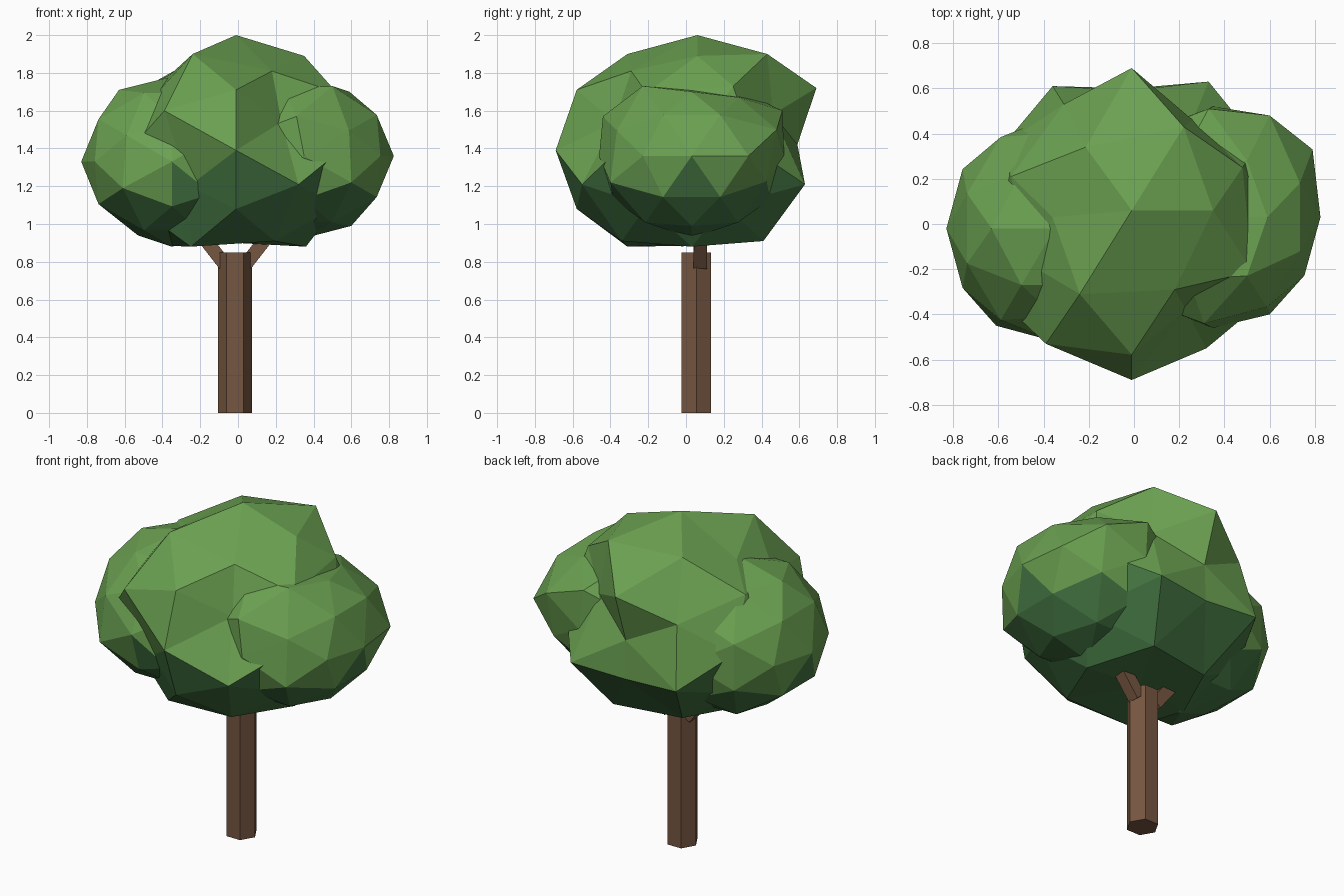
import bpy, bmesh, math
from mathutils import Matrix, Vector

cube = bpy.data.objects.get("Cube")
if cube:
    bpy.data.objects.remove(cube, do_unlink=True)


def make_material(name, rgb):
    mat = bpy.data.materials.new(name)
    mat.use_nodes = True
    mat.diffuse_color = (*rgb, 1)
    mat.node_tree.nodes["Principled BSDF"].inputs["Base Color"].default_value = (*rgb, 1)
    return mat


LEAF = make_material("leaf green", (0.145, 0.352, 0.082))
SHADE = make_material("deep leaf green", (0.058, 0.18, 0.055))
BARK = make_material("bark brown", (0.18, 0.094, 0.052))


def finish(name, bm, mats):
    bmesh.ops.recalc_face_normals(bm, faces=bm.faces)
    mesh = bpy.data.meshes.new(name)
    bm.to_mesh(mesh)
    bm.free()
    for mat in mats:
        mesh.materials.append(mat)
    obj = bpy.data.objects.new(name, mesh)
    bpy.context.collection.objects.link(obj)


def ball_points():
    """Directions of a once-divided icosahedron standing on an edge."""
    phi = (1 + math.sqrt(5)) / 2
    base = []
    for a in (-1, 1):
        for b in (-phi, phi):
            base += [Vector((a, 0, b)), Vector((b, a, 0)), Vector((0, b, a))]
    mids = [p + q for i, p in enumerate(base) for q in base[:i] if (p - q).length < 2.1]
    return [p.normalized() for p in base + mids]


def leaf_clump(name, center, radii, corners):
    """A faceted ball whose nearest vertices are pulled to the given corners."""
    bm = bmesh.new()
    for p in ball_points():
        bm.verts.new(p)
    bmesh.ops.convex_hull(bm, input=bm.verts)
    for v in bm.verts:
        v.co = Vector(c + r * k for c, r, k in zip(center, radii, v.co))
    pulls = [(min(bm.verts, key=lambda v: (v.co - Vector(to)).length), to)
             for to in corners]
    for v, to in pulls:
        v.co = to
    # lower faces take the deeper green
    for f in bm.faces:
        f.material_index = int(f.calc_center_median().z < center[2] - 0.13)
    finish(name, bm, [LEAF, SHADE])


def rod(name, start, end, radius, sides):
    start, end = Vector(start), Vector(end)
    axis = end - start
    spin = Vector((0, 0, 1)).rotation_difference(axis).to_matrix().to_4x4()
    turn = Matrix.Rotation(math.pi / sides, 4, "Z")
    bm = bmesh.new()
    bmesh.ops.create_cone(bm, cap_ends=True, segments=sides,
                          radius1=radius, radius2=radius, depth=axis.length,
                          matrix=Matrix.Translation((start + end) / 2) @ spin @ turn)
    finish(name, bm, [BARK])


# Trunk and the two forking branches
rod("trunk", (-0.015, 0.055, 0), (-0.015, 0.055, 0.85), 0.09, 6)
for side, label in ((1, "left"), (-1, "right")):
    rod(label + "_branch", (-0.015 + side * 0.055, 0.075, 0.785),
        (-0.015 + side * 0.3, 0.08, 1.1), 0.05, 4)

# Main crown: pulled corners on top, back, front and underside
leaf_clump("main_crown", (-0.01, 0, 1.395), (0.66, 0.68, 0.6), [
    (-0.01, 0.06, 2),
    (0.22, 0.43, 1.9),
    (-0.24, -0.31, 1.9),
    (0.18, -0.29, 1.81),
    (-0.36, 0.03, 1.79),
    (0.35, 0.06, 1.89),
    (0.48, 0.25, 1.73),
    (-0.46, -0.18, 1.66),
    (-0.01, 0.69, 1.72),
    (-0.01, 0.59, 1.42),
    (-0.01, 0.6, 1.19),
    (0.26, 0.46, 1.58),
    (-0.31, 0.53, 1.57),
    (0.33, 0.63, 1.21),
    (-0.36, 0.61, 1.21),
    (-0.01, -0.69, 1.39),
    (0.23, -0.38, 1.54),
    (-0.39, -0.53, 1.6),
    (-0.26, -0.44, 1.2),
    (0.2, 0.41, 0.91),
    (-0.25, -0.31, 0.88),
    (0.36, 0.03, 0.88),
    (-0.01, 0.04, 0.9),
])

# Side crowns
leaf_clump("left_crown", (0.35, 0.03, 1.36), (0.475, 0.49, 0.435), [
    (0.35, 0.03, 1.72),
    (0.59, 0.03, 1.7),
    (0.5, -0.23, 1.73),
    (0.24, -0.24, 1.72),
    (0.5, 0.28, 1.67),
    (0.79, 0.33, 1.36),
    (0.6, 0.48, 1.5),
    (0.33, 0.51, 1.6),
    (0.31, -0.44, 1.57),
    (0.6, -0.4, 1.22),
])
leaf_clump("right_crown", (-0.35, -0.02, 1.33), (0.48, 0.5, 0.45), [
    (-0.63, -0.02, 1.71),
    (-0.53, -0.02, 0.94),
    (-0.35, -0.41, 1.56),
    (-0.14, -0.46, 1.16),
    (-0.61, -0.45, 1.19),
])
